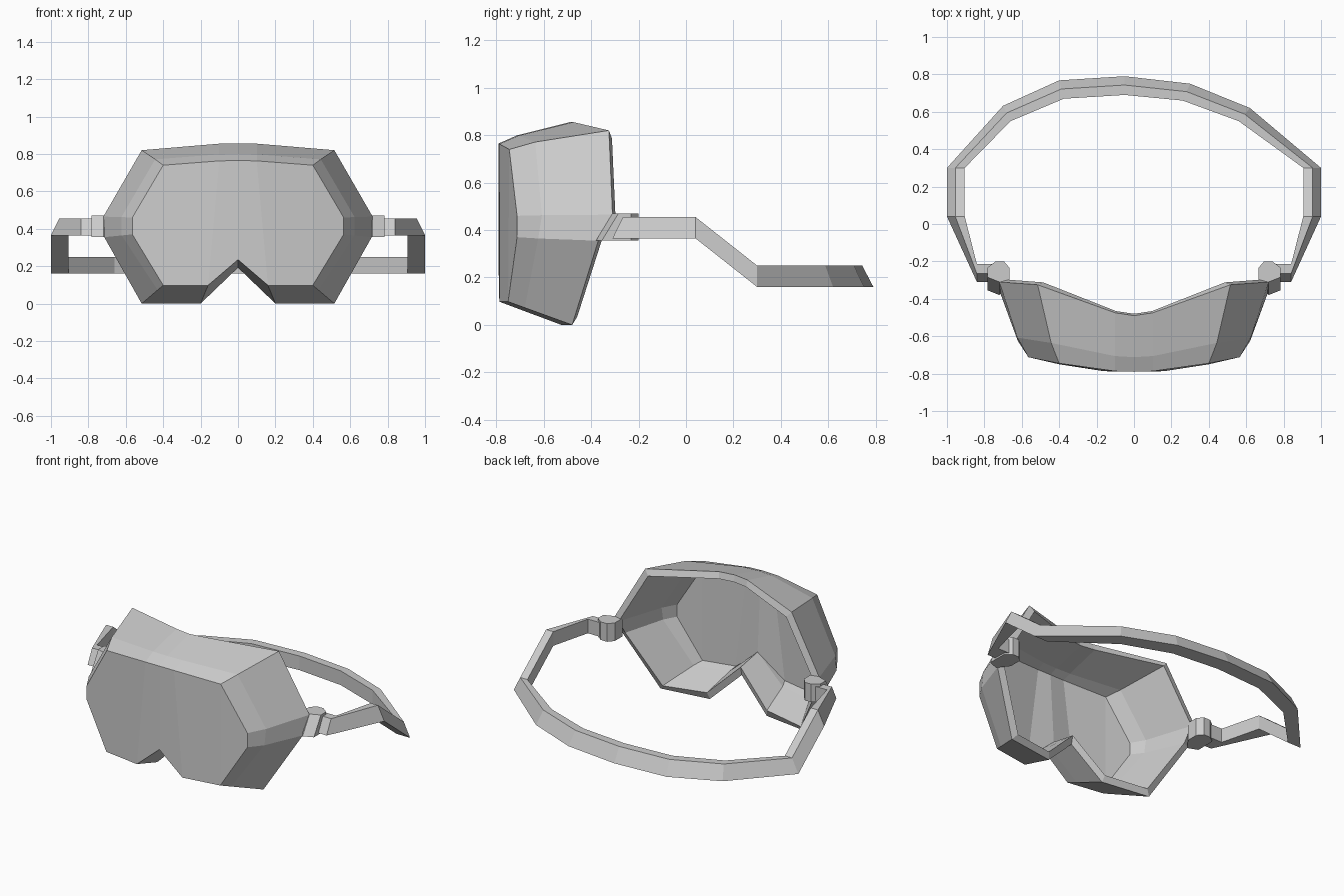
import bpy
import bmesh
from mathutils import Vector

cube = bpy.data.objects.get("Cube")
if cube:
    bpy.data.objects.remove(cube, do_unlink=True)

grey = bpy.data.materials.new("plain grey")
grey.use_nodes = True
colour = (0.6, 0.6, 0.6, 1)
grey.diffuse_color = colour
grey.node_tree.nodes["Principled BSDF"].inputs["Base Color"].default_value = colour


def finish(bm, name):
    """Turn a bmesh into a flat shaded grey object."""
    mesh = bpy.data.meshes.new(name)
    bm.to_mesh(mesh)
    bm.free()
    mesh.materials.append(grey)
    obj = bpy.data.objects.new(name, mesh)
    bpy.context.scene.collection.objects.link(obj)
    return obj


def loft(bm, rings):
    """Bridge closed rings of points and return their vertices."""
    rows = [[bm.verts.new(p) for p in ring] for ring in rings]
    n = len(rows[0])
    for a, b in zip(rows, rows[1:]):
        for i in range(n):
            j = (i + 1) % n
            bm.faces.new((a[i], a[j], b[j], b[i]))
    return rows


def mirrored(half):
    """Complete a half outline whose two ends lie on the centre line."""
    return half + [Vector((-p.x, p.y, p.z)) for p in reversed(half[1:-1])]


# Mask shell: half outlines from top centre round to the nose notch
front = [Vector(p) for p in (
    (0, -0.79, 0.765), (0.1, -0.787, 0.763), (0.4, -0.745, 0.74),
    (0.565, -0.712, 0.46), (0.565, -0.712, 0.37), (0.4, -0.75, 0.098),
    (0.16, -0.787, 0.098), (0, -0.79, 0.235))]
rear = [Vector(p) for p in (
    (0, -0.49, 0.855), (0.1, -0.475, 0.855), (0.515, -0.325, 0.82),
    (0.72, -0.31, 0.465), (0.715, -0.37, 0.355), (0.515, -0.48, 0),
    (0.2, -0.525, 0), (0, -0.56, 0.192))]
middle = []
for i, (a, b) in enumerate(zip(front, rear)):
    p = a.lerp(b, 0.26)
    if i < 5:  # gentle bulge on the brow and temples
        p.x *= 1.03
        p.z += (p.z - 0.42) * 0.03
    middle.append(p)

bm = bmesh.new()
rows = loft(bm, [mirrored(r) for r in (front, middle, rear)])
lens, n = rows[0], len(rows[0])
lens_faces = []
for quad in ((0, 1, 6, 7), (1, 2, 5, 6), (2, 3, 4, 5)):
    lens_faces.append(bm.faces.new([lens[i] for i in quad]))
    bm.faces.new([lens[-i % n] for i in reversed(quad)])
bmesh.ops.recalc_face_normals(bm, faces=bm.faces)
lens_faces[0].normal_update()
if lens_faces[0].normal.y > 0:
    bmesh.ops.reverse_faces(bm, faces=bm.faces)
mask = finish(bm, "mask_shell")
wall = mask.modifiers.new("wall", "SOLIDIFY")
wall.thickness = 0.042
wall.offset = -1
wall.use_even_offset = True

# Head strap: outer edge, inner edge and base height at each bend
side = [((0.76, -0.31), (0.76, -0.215), 0.365),
        ((0.84, -0.31), (0.84, -0.215), 0.365),
        ((1, 0.04), (0.905, 0.04), 0.365),
        ((1, 0.3), (0.905, 0.3), 0.16)]
back = [((0.62, 0.62), (0.56, 0.55), 0.16),
        ((0.3, 0.75), (0.26, 0.66), 0.16),
        ((-0.05, 0.79), (-0.05, 0.69), 0.16),
        ((-0.4, 0.768), (-0.375, 0.67), 0.16),
        ((-0.7, 0.632), (-0.66, 0.55), 0.16)]
other = [((-o[0], o[1]), (-i[0], i[1]), z) for o, i, z in reversed(side)]
sections = []
for outer, inner, z in side + back + other:
    o, i = Vector((*outer, z)), Vector((*inner, z))
    up = Vector((0, 0, 0.09))
    sections.append([o, o.lerp(i, 0.47) + up, i + up, i])
bm = bmesh.new()
rows = loft(bm, sections)
bm.faces.new(rows[0])
bm.faces.new(rows[-1])
bmesh.ops.recalc_face_normals(bm, faces=bm.faces)
finish(bm, "head_strap")

# Strap clips: blocks with chamfered backs and a sloping front
clip = [(0.665, -0.235), (0.695, -0.2), (0.74, -0.2), (0.782, -0.232),
        (0.782, -0.285), (0.72, -0.31), (0.665, -0.31)]
for sign, name in ((1, "left_clip"), (-1, "right_clip")):
    top = [(sign * x, y, 0.47) for x, y in clip]
    base = [(sign * x, y - (0.07 if x > 0.7 and y < -0.25 else 0), 0.355)
            for x, y in clip]
    bm = bmesh.new()
    rows = loft(bm, [base, top])
    bm.faces.new(rows[0])
    bm.faces.new(rows[1])
    bmesh.ops.recalc_face_normals(bm, faces=bm.faces)
    finish(bm, name)
